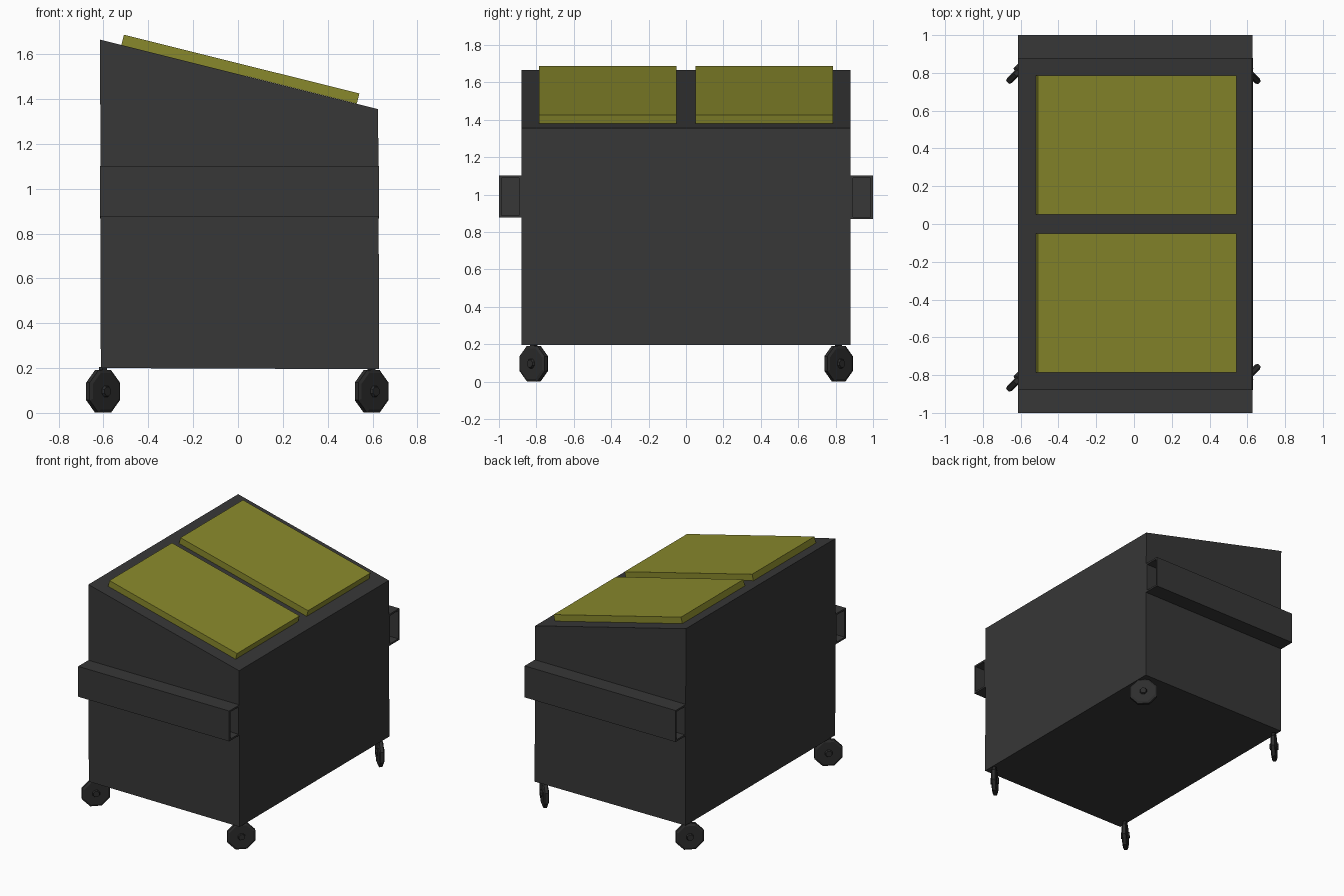
import bpy, bmesh, math
from mathutils import Matrix, Vector

if "Cube" in bpy.data.objects:
    bpy.data.objects.remove(bpy.data.objects["Cube"])


def material(name, rgb):
    m = bpy.data.materials.new(name)
    m.diffuse_color = (*rgb, 1)
    m.use_nodes = True
    m.node_tree.nodes["Principled BSDF"].inputs["Base Color"].default_value = m.diffuse_color
    return m


BODY = material("charcoal paint", (0.038, 0.038, 0.038))
LID = material("olive yellow plastic", (0.25, 0.25, 0.025))
RUBBER = material("black rubber", (0.026, 0.026, 0.026))


def finish(name, bm, mat):
    bmesh.ops.recalc_face_normals(bm, faces=bm.faces)
    me = bpy.data.meshes.new(name)
    bm.to_mesh(me)
    bm.free()
    me.materials.append(mat)
    ob = bpy.data.objects.new(name, me)
    bpy.context.collection.objects.link(ob)
    return ob


def prism(profile, y0, y1):
    """Extrude an x-z outline from y0 to y1."""
    bm = bmesh.new()
    face = bm.faces.new([bm.verts.new((x, y0, z)) for x, z in profile])
    ext = bmesh.ops.extrude_face_region(bm, geom=[face], use_keep_orig=True)
    bmesh.ops.translate(bm, vec=(0, y1 - y0, 0),
                        verts=[g for g in ext["geom"] if isinstance(g, bmesh.types.BMVert)])
    bmesh.ops.recalc_face_normals(bm, faces=bm.faces)
    return bm


# Slope-topped container
finish("container", prism([(-0.612, 0.2), (0.63, 0.195), (0.625, 1.355), (-0.615, 1.665)],
                          -0.88, 0.88), BODY)

# Two lids lying on the slope
slope = Vector((1.24, -0.31)).normalized()
up = Vector((-slope.y, slope.x))
a, b = Vector((-0.52, 1.641)), Vector((0.53, 1.379))
lid_outline = [a, b, b + up * 0.047, a + up * 0.047]
for side, s in (("front", -1), ("back", 1)):
    finish(side + "_lid", prism(lid_outline, *sorted((s * 0.05, s * 0.785))), LID)

# Fork sleeves: box rails with deep pockets at both ends
for side, s, low in (("front", -1, 0.876), ("back", 1, 0.868)):
    bm = prism([(-0.615, low), (0.628, low), (0.628, 1.102), (-0.615, 1.102)],
               *sorted((s * 0.88, s * 1.0)))
    ends = [f for f in bm.faces if abs(f.normal.x) > 0.9]
    bmesh.ops.inset_individual(bm, faces=ends, thickness=0.018)
    bmesh.ops.inset_individual(bm, faces=ends, thickness=0, depth=-0.58)
    finish(side + "_fork_sleeve", bm, BODY)


def wheel(name, x, y, angle):
    """Eight-sided wheel with raised hub; axle points along angle."""
    bm = bmesh.new()
    place = Matrix.Translation((x, y, 0.096)) @ Matrix.Rotation(angle, 4, "Z")
    half = [(0.022, 0.03), (0.027, 0.018), (0.088, 0.018), (0.103, 0.011)]
    profile = half + [(r, -d) for r, d in reversed(half)]
    n = 8
    rings = []
    for r, d in profile:
        ring = []
        for i in range(n):
            t = 2 * math.pi * (i + 0.5) / n
            ring.append(bm.verts.new(place @ Vector((d, r * math.cos(t), r * math.sin(t)))))
        rings.append(ring)
    for p, q in zip(rings, rings[1:]):
        for i in range(n):
            j = (i + 1) % n
            bm.faces.new((p[i], p[j], q[j], q[i]))
    bm.faces.new(rings[0])
    bm.faces.new(rings[-1])
    finish(name, bm, RUBBER)
    # Short stem up to the container floor
    bm = bmesh.new()
    bmesh.ops.create_cube(bm, size=1, matrix=Matrix.Translation((x, y, 0.185))
                          @ Matrix.Rotation(angle, 4, "Z") @ Matrix.Diagonal((0.022, 0.03, 0.04, 1)))
    finish(name + "_stem", bm, RUBBER)


# Swivelled wheels, one turned the other way
for name, x, y, deg in (("front_left_wheel", -0.602, -0.813, -45),
                        ("front_right_wheel", 0.596, -0.815, -45),
                        ("back_left_wheel", -0.602, 0.817, -45),
                        ("back_right_wheel", 0.596, 0.815, 45)):
    wheel(name, x, y, math.radians(deg))
